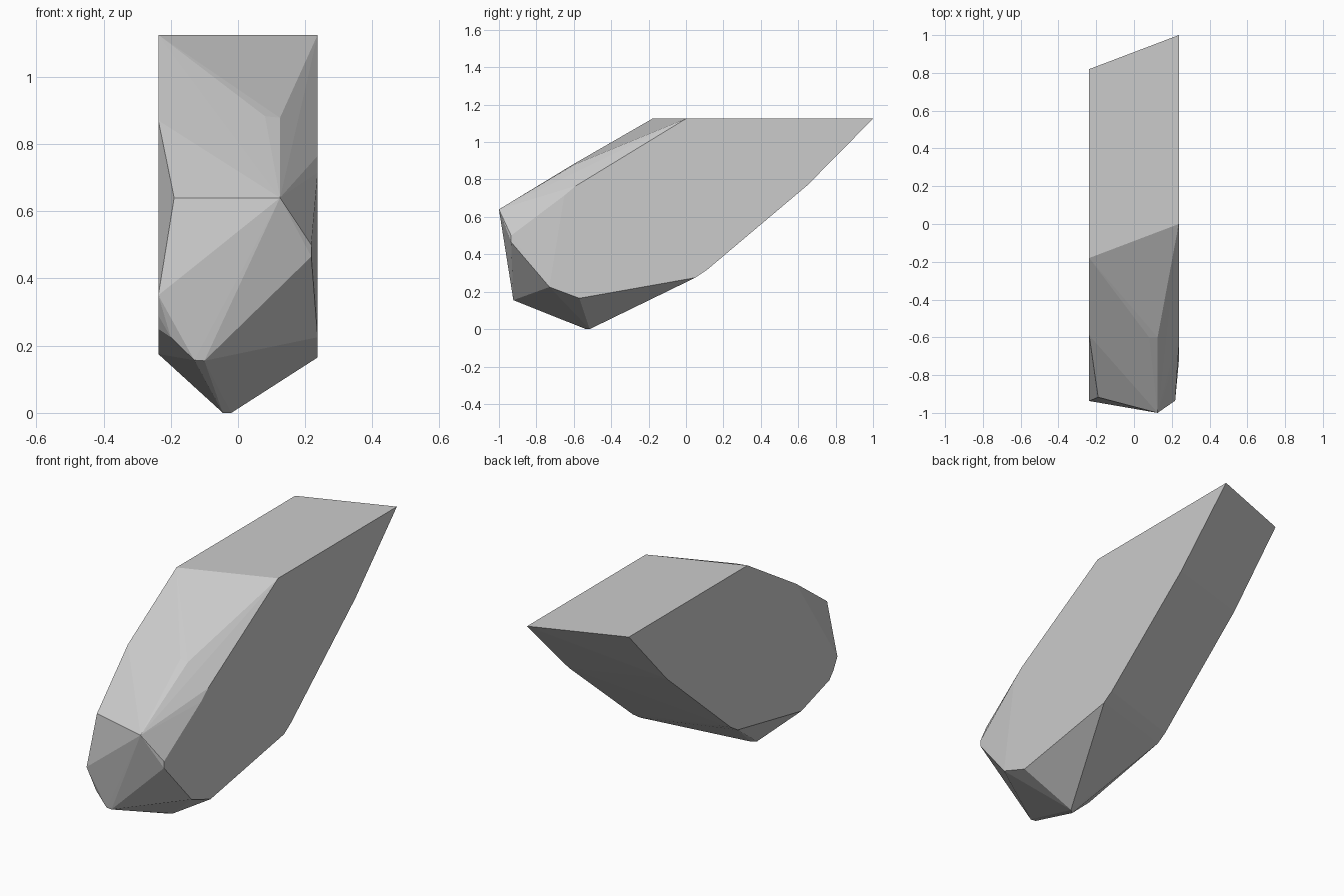
import bpy, bmesh

if "Cube" in bpy.data.objects:
    bpy.data.objects.remove(bpy.data.objects["Cube"])

W = 0.237  # half width

# Flat side profiles as (y, z)
right_profile = [(0, 1.125), (1, 1.125), (0.65, 0.77), (0.11, 0.315), (0.05, 0.275),
                 (-0.57, 0.165), (-0.73, 0.225), (-0.65, 0.715), (-0.59, 0.765)]
left_profile = [(-0.18, 1.125), (0.82, 1.125), (0.5, 0.78), (-0.04, 0.315), (-0.096, 0.28),
                (-0.634, 0.175), (-0.87, 0.25), (-0.905, 0.29), (-0.937, 0.35), (-0.59, 0.87)]

# Chipped nose, brow and foot corners
corners = [(0.125, -1, 0.64), (-0.19, -0.917, 0.64),          # nose edge
           (0.125, -0.6, 0.878), (0.08, -0.6, 0.883),         # brow
           (0.218, -0.935, 0.5), (0.218, -0.935, 0.465),      # right cheek
           (-0.1, -0.923, 0.155), (-0.13, -0.922, 0.157), (-0.2, -0.91, 0.225),  # chin
           (-0.045, -0.535, 0), (-0.02, -0.515, 0)]           # foot

# Faceted stone wrapped tightly round the profiles and corners
bm = bmesh.new()
for x, profile in ((W, right_profile), (-W, left_profile)):
    for y, z in profile:
        bm.verts.new((x, y, z))
for co in corners:
    bm.verts.new(co)
hull = bmesh.ops.convex_hull(bm, input=bm.verts[:])
loose = {g for g in hull["geom_interior"] + hull["geom_unused"]
         if isinstance(g, bmesh.types.BMVert)}
bmesh.ops.delete(bm, geom=list(loose), context='VERTS')
bmesh.ops.dissolve_limit(bm, angle_limit=0.01, verts=bm.verts[:], edges=bm.edges[:])
bmesh.ops.recalc_face_normals(bm, faces=bm.faces[:])

mesh = bpy.data.meshes.new("stone_block")
bm.to_mesh(mesh)
bm.free()
stone = bpy.data.objects.new("stone_block", mesh)
bpy.context.collection.objects.link(stone)
